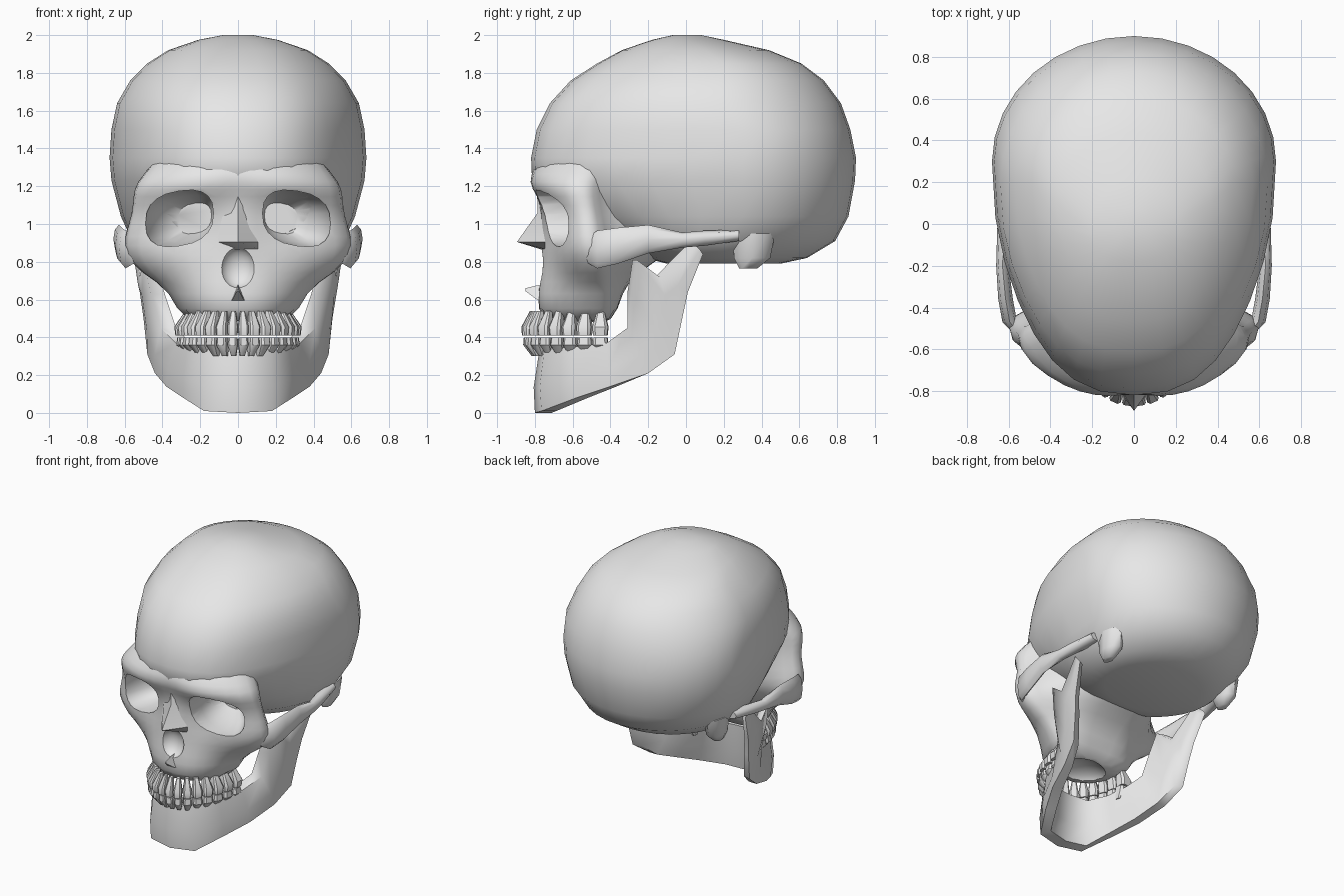
import bpy
import bmesh
from math import cos, sin, pi, radians, sqrt
from mathutils import Vector

cube = bpy.data.objects.get("Cube")
if cube:
    bpy.data.objects.remove(cube)

# One matte bone colour
bone = bpy.data.materials.new("bone grey")
bone.use_nodes = True
bone.diffuse_color = (.8, .8, .8, 1)
shader = next(n for n in bone.node_tree.nodes if n.type == "BSDF_PRINCIPLED")
shader.inputs["Base Color"].default_value = bone.diffuse_color

def add_loft(bm, rings):
    """Skin a list of equal closed rings and cap both ends."""
    rows = [[bm.verts.new(point) for point in ring] for ring in rings]
    count = len(rows[0])
    for lower, upper in zip(rows, rows[1:]):
        for i in range(count):
            j = (i + 1) % count
            bm.faces.new((lower[i], lower[j], upper[j], upper[i]))
    bm.faces.new(rows[0][::-1])
    bm.faces.new(rows[-1])

def finish(name, bm):
    """Turn a bmesh into a named object with the bone material."""
    bmesh.ops.recalc_face_normals(bm, faces=bm.faces)
    mesh = bpy.data.meshes.new(name)
    bm.to_mesh(mesh)
    bm.free()
    mesh.materials.append(bone)
    obj = bpy.data.objects.new(name, mesh)
    bpy.context.collection.objects.link(obj)
    return obj

def loft(name, rings):
    bm = bmesh.new()
    add_loft(bm, rings)
    return finish(name, bm)

def smooth(obj, angle):
    bpy.ops.object.select_all(action="DESELECT")
    obj.select_set(True)
    bpy.context.view_layer.objects.active = obj
    bpy.ops.object.shade_smooth_by_angle(angle=radians(angle))

def power(value, exponent):
    return abs(value) ** exponent * (1 if value >= 0 else -1)

def carve(obj, cutters):
    """Subtract the cutters and bake the modifier stack."""
    for cutter in cutters:
        mod = obj.modifiers.new("carve", "BOOLEAN")
        mod.operation = "DIFFERENCE"
        mod.solver = "EXACT"
        mod.object = cutter
    graph = bpy.context.evaluated_depsgraph_get()
    graph.update()
    baked = bpy.data.meshes.new_from_object(obj.evaluated_get(graph))
    obj.modifiers.clear()
    obj.data = baked

# Braincase: level, front, back, half width, depth of the widest point
def cranium_ring(z, front, back, width, widest):
    ring = []
    for k in range(32):
        turn = 2 * pi * k / 32
        x, y = cos(turn), sin(turn)
        if y < 0:
            temple = 1 - .05 * sin(2 * turn) ** 2
            x, y = power(x, .87) * temple, power(y, .87) * (widest - front)
        else:
            y *= back - widest
        ring.append((x * width, widest + y, z))
    return ring

cranium = loft("cranium", [cranium_ring(*row) for row in (
    (.79, -.1, .5, .34, .2), (.82, -.22, .64, .46, .2),
    (.91, -.38, .79, .56, .2), (1.04, -.6, .86, .62, .3),
    (1.23, -.815, .895, .67, .3), (1.35, -.82, .9, .68, .3),
    (1.5, -.79, .87, .67, .3), (1.64, -.72, .82, .64, .2),
    (1.76, -.61, .73, .57, .2), (1.85, -.47, .61, .48, .2),
    (1.92, -.34, .44, .37, .1), (1.975, -.18, .2, .21, 0),
    (2, -.07, .08, .08, 0))])

# Face: half outline from the midline to behind the cheek at each level
def face_ring(z, rear, middle, *front):
    x, y = front[-1]
    half = [(0, middle), *front, (x * .75, y + .02), (min(.25, x * .6), rear), (0, rear)]
    mirrored = [(-px, py) for px, py in half[-2:0:-1]]
    return [(px, py, z) for px, py in half + mirrored]

face = loft("face", [face_ring(*row) for row in (
    (.45, -.38, -.8, (.12, -.78), (.22, -.71), (.29, -.6), (.31, -.48), (.3, -.4)),
    (.65, -.34, -.78, (.11, -.78), (.21, -.73), (.3, -.63), (.36, -.5), (.34, -.4)),
    (.74, -.26, -.77, (.12, -.76), (.23, -.71), (.38, -.63), (.55, -.51), (.5, -.41)),
    (.84, -.1, -.77, (.12, -.75), (.25, -.71), (.43, -.67), (.62, -.55), (.59, -.41)),
    (.93, 0, -.79, (.11, -.74), (.23, -.7), (.42, -.66), (.62, -.57), (.6, -.44)),
    (1.05, 0, -.77, (.09, -.75), (.2, -.72), (.41, -.67), (.58, -.56), (.55, -.46)),
    (1.15, 0, -.78, (.1, -.79), (.24, -.78), (.42, -.72), (.57, -.6), (.55, -.48)),
    (1.22, 0, -.82, (.12, -.845), (.26, -.83), (.42, -.755), (.56, -.61), (.53, -.47)),
    (1.31, 0, -.81, (.12, -.8), (.25, -.765), (.37, -.69), (.47, -.57), (.45, -.42)),
    (1.42, 0, -.75, (.12, -.74), (.24, -.68), (.34, -.6), (.4, -.5), (.38, -.38)))])
face.modifiers.new("soften", "SUBSURF").levels = 1

# Hollows: eye sockets taper inward, nose opening and palate are rounded
def socket_ring(side, y, x, wide, high):
    ring = []
    for k in range(20):
        c, s = cos(2 * pi * k / 20), sin(2 * pi * k / 20)
        across = power(c, .8) * wide
        ring.append((side * (x + across), y, 1.03 + power(s, .8) * high - across * .15))
    return ring

def hollow(name, centre, radii):
    bm = bmesh.new()
    bmesh.ops.create_uvsphere(bm, u_segments=20, v_segments=12, radius=1)
    bmesh.ops.scale(bm, vec=radii, verts=bm.verts)
    bmesh.ops.translate(bm, vec=centre, verts=bm.verts)
    return finish(name, bm)

cutters = [loft("socket_cutter", [socket_ring(side, *row) for row in (
    (-1, .31, .18, .145), (-.62, .31, .18, .145),
    (-.5, .27, .15, .12), (-.4, .23, .09, .08))])
    for side in (1, -1)]
cutters.append(hollow("nose_cutter", (0, -.79, .77), (.095, .08, .11)))
cutters.append(hollow("palate_cutter", (0, -.55, .44), (.2, .15, .1)))
carve(face, cutters)
carve(cranium, cutters)
for cutter in cutters:
    bpy.data.objects.remove(cutter)
smooth(cranium, 50)
smooth(face, 50)

# Nasal bone and the spine below the nose opening
nose = loft("nasal_bone", [
    [(0, front, z), (wide, -.735, z), (0, -.66, z), (-wide, -.735, z)]
    for z, front, wide in ((1.2, -.79, .07), (1.06, -.785, .095),
                           (.905, -.895, .115), (.865, -.765, .115))])
smooth(nose, 60)
spine = loft("nasal_spine", [
    [(-w, y, low), (w, y, low), (0, y, top)]
    for y, w, low, top in ((-.74, .05, .58, .68), (-.79, .03, .6, .675),
                           (-.85, .006, .645, .66))])
smooth(spine, 40)

# Cheek arches and the bumps behind the ears
def arch_ring(side, x, y, z, high, thick):
    return [(side * (x + cos(a) * thick), y, z + sin(a) * high)
            for a in (pi * k / 4 for k in range(8))]

for label, side in (("left", 1), ("right", -1)):
    arch = loft(label + "_cheek_arch", [arch_ring(side, *row) for row in (
        (.52, -.55, .86, .05, .03), (.595, -.47, .865, .1, .035),
        (.615, -.36, .885, .095, .035), (.63, -.2, .92, .075, .03),
        (.62, -.02, .915, .04, .035), (.6, .1, .925, .04, .04),
        (.56, .28, .94, .03, .05))])
    smooth(arch, 60)
    mastoid = loft(label + "_mastoid", [
        [(side * (.5 + cos(a) * r), y + sin(a) * r * 1.6, z)
         for a in (pi * k / 4 for k in range(8))]
        for z, y, r in ((.765, .33, .03), (.82, .35, .06), (.95, .36, .07))])
    smooth(mastoid, 60)

# Jaw: lower and upper edge of each station from chin to hinge
stations = [
    ((0, -.8, 0), (0, -.775, .34)), ((.18, -.765, .01), (.17, -.75, .34)),
    ((.29, -.58, .08), (.27, -.6, .35)), ((.38, -.4, .14), (.33, -.42, .37)),
    ((.44, -.2, .21), (.41, -.31, .45)), ((.48, -.06, .31), (.46, -.29, .63)),
    ((.5, -.02, .5), (.5, -.26, .81)), ((.52, .01, .64), (.52, -.14, .72)),
    ((.55, .09, .84), (.55, .04, .9))]
last = len(stations) - 1

def jaw_ring(index, side):
    low, high = (Vector(p) for p in stations[index])
    inward = Vector((-low.x, -.2 - low.y, 0)).normalized()
    inward *= .11 - .007 * index
    middle = low.lerp(high, .4) - inward * .15
    ring = [low, middle, high, high + inward, middle + inward * 1.1, low + inward * .8]
    return [(side * p.x, p.y, p.z) for p in ring]

jaw = loft("jaw", [jaw_ring(i, -1) for i in range(last, 0, -1)]
           + [jaw_ring(i, 1) for i in range(last + 1)])
smooth(jaw, 70)

# Teeth: rounded blocks walked along an elliptical arch, wider at the back
def tooth_row(name, wide, deep, root, neck, biting):
    bm = bmesh.new()
    turn = 0

    def speed(t):
        return sqrt((wide * cos(t)) ** 2 + (deep * sin(t)) ** 2)

    for number in range(8):
        step = (wide + deep) * (.077 + .006 * number)
        middle = turn + step / 2 / speed(turn)
        turn = middle + step / 2 / speed(middle)
        thick = .028 + .003 * number
        for side in (1, -1):
            along = Vector((side * wide * cos(middle), deep * sin(middle), 0)).normalized()
            out = Vector((side * deep * sin(middle), -wide * cos(middle), 0)).normalized()
            spot = Vector((side * wide * sin(middle), -.41 - deep * cos(middle), 0))
            rings = []
            for z, size, lean in ((root, .45, -.03), (neck, 1, 0), (biting, .88, 0)):
                rings.append([
                    spot + along * power(cos(a), .5) * step * .5 * size
                    + out * (power(sin(a), .5) * thick * size + lean) + Vector((0, 0, z))
                    for a in (pi * (k + .5) / 4 for k in range(8))])
            add_loft(bm, rings)
    smooth(finish(name, bm), 40)

tooth_row("upper_teeth", .29, .435, .54, .455, .41)
tooth_row("lower_teeth", .28, .425, .3, .36, .4)
